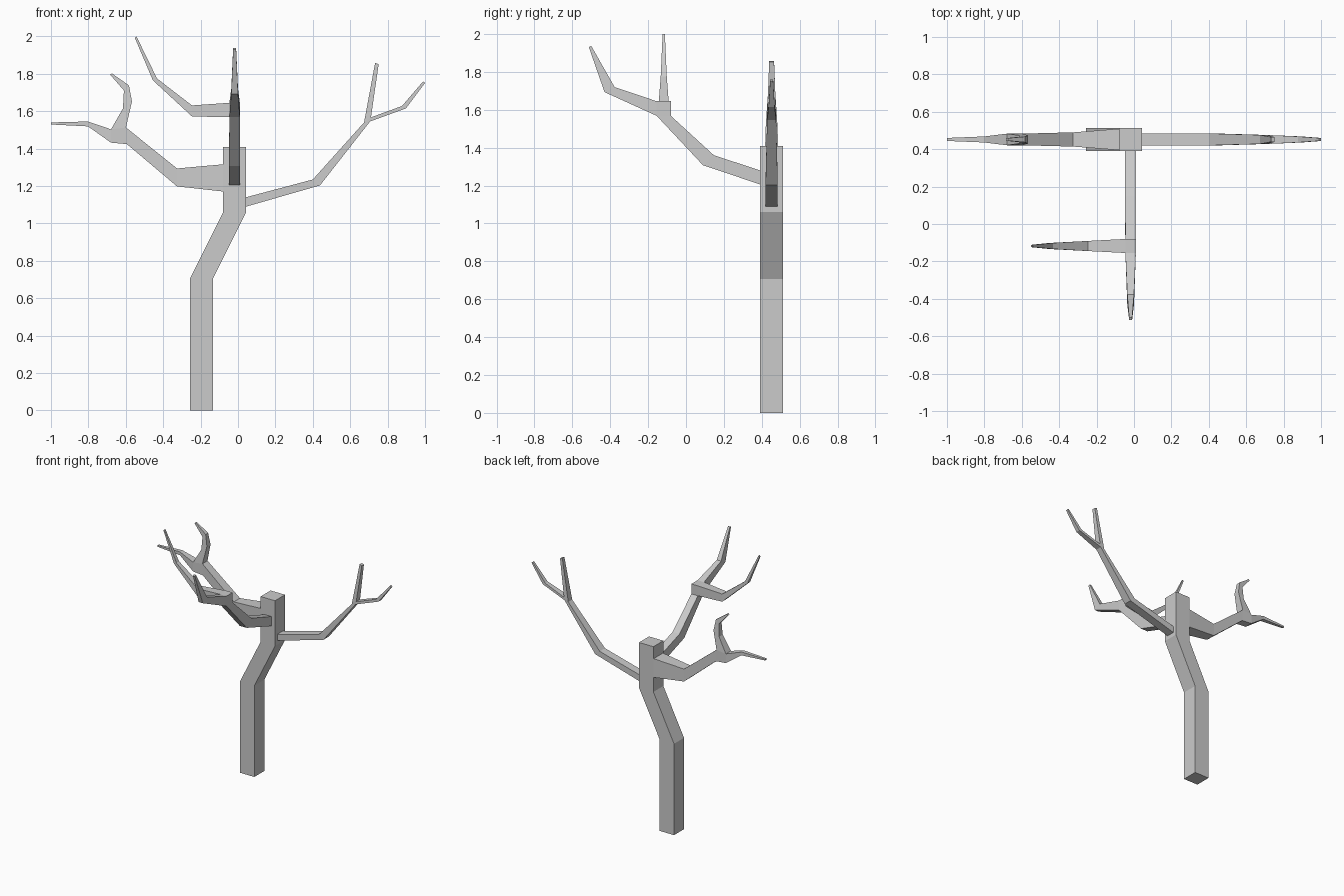
import bpy, bmesh

def limb(bm, axis, centre, sections, holes=(), start_cap=False):
    """Loft rectangles. Section = (u1, z1, u2, z2, half_width); u runs along axis.
    holes = (segment, side) faces left open where a twig grows out."""
    rings = []
    for u1, z1, u2, z2, h in sections:
        ring = []
        for u, z, c in ((u1, z1, centre - h), (u2, z2, centre - h),
                        (u2, z2, centre + h), (u1, z1, centre + h)):
            ring.append(bm.verts.new((u, c, z) if axis == 'x' else (c, u, z)))
        rings.append(ring)
    for s, (a, b) in enumerate(zip(rings, rings[1:])):
        for i in range(4):
            if (s, i) not in holes:
                j = (i + 1) % 4
                bm.faces.new((a[i], a[j], b[j], b[i]))
    if start_cap:
        bm.faces.new(rings[0])
    return rings

def cap(bm, rings):
    bm.faces.new(rings[-1])

def finish(bm, name):
    bmesh.ops.remove_doubles(bm, verts=bm.verts, dist=0.0015)
    bmesh.ops.dissolve_degenerate(bm, edges=bm.edges, dist=0.0005)
    bmesh.ops.recalc_face_normals(bm, faces=bm.faces)
    me = bpy.data.meshes.new(name)
    bm.to_mesh(me)
    bm.free()
    bpy.context.collection.objects.link(bpy.data.objects.new(name, me))

Y = 0.452  # depth of the trunk and side branches

# Trunk
bm = bmesh.new()
cap(bm, limb(bm, 'x', Y, [
    (-0.257, 0, -0.134, 0, 0.061), (-0.257, 0.706, -0.134, 0.706, 0.061),
    (-0.08, 1.06, 0.043, 1.06, 0.061), (-0.08, 1.41, 0.043, 1.41, 0.061)],
    start_cap=True))
finish(bm, "trunk")

# Right branch with two twigs
bm = bmesh.new()
limb(bm, 'x', Y, [
    (0.043, 1.14, 0.043, 1.09, 0.032), (0.40, 1.235, 0.438, 1.203, 0.032),
    (0.674, 1.54, 0.706, 1.545, 0.024), (0.674, 1.54, 0.711, 1.567, 0.024)],
    holes={(2, 1)})
cap(bm, limb(bm, 'x', Y, [
    (0.674, 1.54, 0.711, 1.567, 0.024), (0.733, 1.858, 0.752, 1.852, 0.013)]))
cap(bm, limb(bm, 'x', Y, [
    (0.711, 1.567, 0.706, 1.545, 0.024), (0.877, 1.628, 0.898, 1.615, 0.016),
    (0.990, 1.76, 1.0, 1.751, 0.008)]))
finish(bm, "right_branch")

# Left branch with two twigs
bm = bmesh.new()
cap(bm, limb(bm, 'x', Y, [
    (-0.08, 1.316, -0.08, 1.171, 0.057), (-0.326, 1.294, -0.326, 1.198, 0.038),
    (-0.599, 1.513, -0.594, 1.424, 0.031), (-0.679, 1.503, -0.679, 1.432, 0.031),
    (-0.802, 1.545, -0.802, 1.519, 0.016), (-1.0, 1.54, -1.0, 1.529, 0.008)],
    holes={(2, 3)}))
cap(bm, limb(bm, 'x', Y, [
    (-0.679, 1.503, -0.599, 1.513, 0.031), (-0.615, 1.615, -0.567, 1.652, 0.022),
    (-0.61, 1.711, -0.583, 1.738, 0.015), (-0.684, 1.796, -0.674, 1.802, 0.007)]))
finish(bm, "left_branch")

# Front branch with a forward twig and a sideways twig
X = -0.018
bm = bmesh.new()
cap(bm, limb(bm, 'y', X, [
    (0.391, 1.206, 0.391, 1.28, 0.03), (0.09, 1.307, 0.147, 1.36, 0.03),
    (-0.155, 1.568, -0.08, 1.568, 0.028), (-0.155, 1.645, -0.08, 1.645, 0.028)],
    holes={(2, 0), (2, 3)}))
cap(bm, limb(bm, 'y', X, [
    (-0.155, 1.568, -0.155, 1.645, 0.028), (-0.43, 1.693, -0.377, 1.72, 0.018),
    (-0.513, 1.931, -0.50, 1.937, 0.008)]))
cap(bm, limb(bm, 'x', -0.1175, [
    (-0.046, 1.568, -0.046, 1.645, 0.0375), (-0.246, 1.572, -0.246, 1.631, 0.027),
    (-0.455, 1.765, -0.433, 1.775, 0.016), (-0.552, 1.993, -0.543, 2.0, 0.006)]))
finish(bm, "front_branch")
